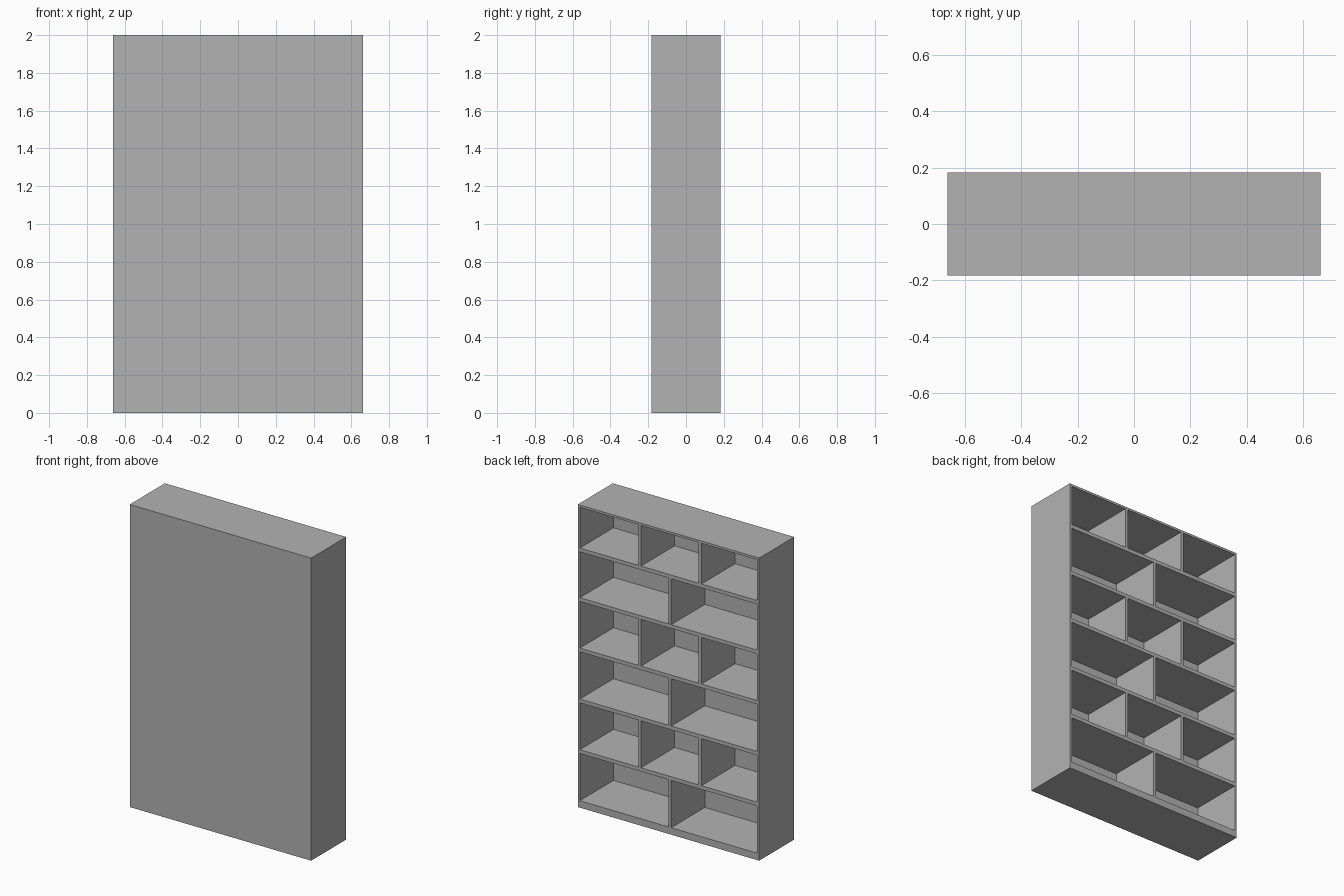
import bpy

# Remove the default cube
cube = bpy.data.objects.get("Cube")
if cube:
    bpy.data.objects.remove(cube, do_unlink=True)

# Single flat grey
GREY = (0.448, 0.448, 0.448, 1.0)
grey = bpy.data.materials.new("plain_grey")
grey.use_nodes = True
grey.diffuse_color = GREY
grey.node_tree.nodes["Principled BSDF"].inputs["Base Color"].default_value = GREY

# Overall half sizes and board thicknesses
HX, HY, TOP = 0.663, 0.183, 2.0
WALL, SHELF, DIVIDER = 0.015, 0.025, 0.02


def board(name, x, y, z):
    """Box spanning the (low, high) ranges on each axis."""
    bpy.ops.mesh.primitive_cube_add(size=1, location=[sum(r) / 2 for r in (x, y, z)])
    ob = bpy.context.object
    ob.name = name
    ob.scale = [r[1] - r[0] for r in (x, y, z)]
    bpy.ops.object.transform_apply(location=False, rotation=False, scale=True)
    ob.data.materials.append(grey)
    return ob


# Upper surface of each compartment floor, bottom to top
floors = [0.046, 0.383, 0.718, 1.055, 1.388, 1.716]
inner_x = (-HX + WALL, HX - WALL)
inner_y = (-HY + WALL, HY)

# Outer shell: closed panel at the front, open at the back
board("closed_panel", (-HX, HX), (-HY, -HY + WALL), (0, TOP))
board("left_side", (HX - WALL, HX), inner_y, (0, TOP))
board("right_side", (-HX, -HX + WALL), inner_y, (0, TOP))
board("top_board", inner_x, inner_y, (TOP - WALL, TOP))
board("base_board", inner_x, inner_y, (0, floors[0]))

# Shelves
for i, z in enumerate(floors[1:], 1):
    board(f"shelf_{i}", inner_x, inner_y, (z - SHELF, z))

# Dividers: rows alternate between two and three compartments
ceilings = [z - SHELF for z in floors[1:]] + [TOP - WALL]
for row, (low, high) in enumerate(zip(floors, ceilings)):
    cells = 2 + row % 2
    for k in range(1, cells):
        x = HX - 2 * HX * k / cells
        board(f"divider_{row + 1}_{k}", (x - DIVIDER, x), inner_y, (low, high))
